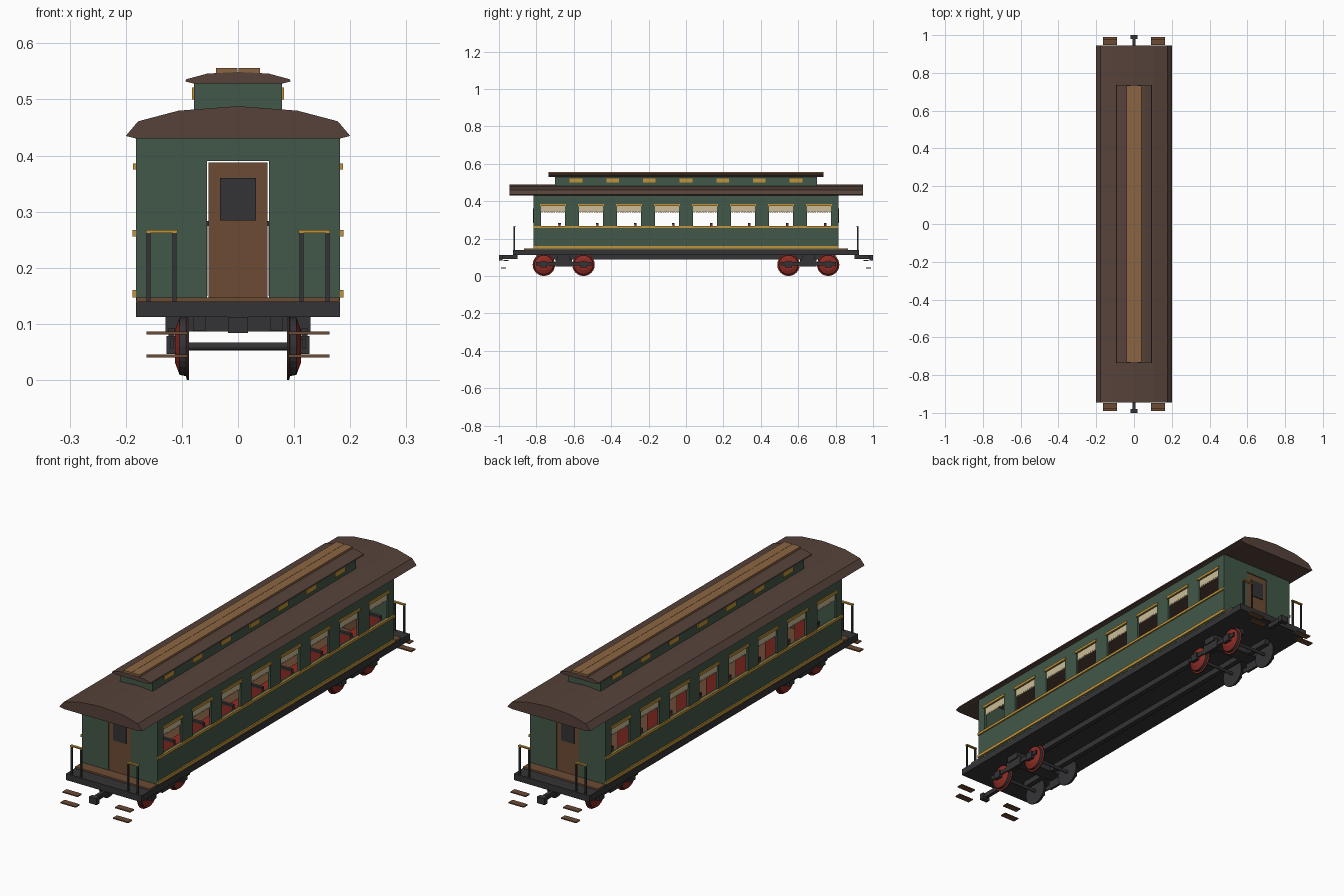
import bpy, bmesh, math
from mathutils import Matrix, Vector

if "Cube" in bpy.data.objects:
    bpy.data.objects.remove(bpy.data.objects["Cube"])


def mat(name, r, g, b):
    lin = [((c / 255 + 0.055) / 1.055) ** 2.4 for c in (r, g, b)]
    m = bpy.data.materials.new(name)
    m.diffuse_color = (*lin, 1)
    m.use_nodes = True
    m.node_tree.nodes["Principled BSDF"].inputs["Base Color"].default_value = m.diffuse_color
    return m


GREEN = mat("body green", 66, 88, 72)
ROOF = mat("roof brown", 86, 66, 58)
TAN = mat("tan wood", 140, 101, 66)
GOLD = mat("gold trim", 194, 148, 58)
RED = mat("dark red", 140, 43, 36)
DARK = mat("dark iron", 52, 52, 54)
WOOD = mat("door wood", 108, 76, 52)
BLIND = mat("cream blind", 204, 188, 152)


def finish(bm, name, *mats):
    bmesh.ops.recalc_face_normals(bm, faces=bm.faces[:])
    me = bpy.data.meshes.new(name)
    bm.to_mesh(me)
    bm.free()
    for m in mats:
        me.materials.append(m)
    ob = bpy.data.objects.new(name, me)
    bpy.context.collection.objects.link(ob)
    return ob


def boxes(name, m, items, mx=False, my=False):
    """Boxes as (x0, x1, y0, y1, z0, z1), optionally mirrored in x and y."""
    bm = bmesh.new()
    for x0, x1, y0, y1, z0, z1 in items:
        for sx in ((1, -1) if mx else (1,)):
            for sy in ((1, -1) if my else (1,)):
                c = Vector((sx * (x0 + x1) / 2, sy * (y0 + y1) / 2, (z0 + z1) / 2))
                s = (x1 - x0, y1 - y0, z1 - z0, 1)
                bmesh.ops.create_cube(bm, size=1, matrix=Matrix.Translation(c) @ Matrix.Diagonal(s))
    return finish(bm, name, m)


def extrude_y(name, m, half, y):
    """Symmetric profile from its right half, extruded along y."""
    pts = half + [(-x, z) for x, z in reversed(half) if x > 0]
    bm = bmesh.new()
    f = bm.faces.new([bm.verts.new((x, -y, z)) for x, z in pts])
    r = bmesh.ops.extrude_face_region(bm, geom=[f])
    vs = [v for v in r["geom"] if isinstance(v, bmesh.types.BMVert)]
    bmesh.ops.translate(bm, vec=(0, 2 * y, 0), verts=vs)
    return finish(bm, name, m)


def lathe_x(bm, profile, y, z, n=24):
    """Solid of revolution about an x-axis line; profile is (x, radius)."""
    rings = [[bm.verts.new((x, y + r * math.cos(2 * math.pi * k / n), z + r * math.sin(2 * math.pi * k / n)))
              for k in range(n)] for x, r in profile]
    for a, b in zip(rings, rings[1:]):
        for k in range(n):
            bm.faces.new((a[k], a[(k + 1) % n], b[(k + 1) % n], b[k]))
    bm.faces.new(rings[0])
    bm.faces.new(rings[-1])


W, L = 0.182, 0.815           # half width and half length of the body
T = 0.010                     # wall thickness
WIN = [(i - 3.5) * 0.203 for i in range(8)]
HW = 0.064                    # half window width
Z0, Z1 = 0.267, 0.376         # window sill and head

# Underframe and floor
boxes("platform_frame", DARK, [(-W, W, -0.925, 0.925, 0.112, 0.140)])
boxes("floor", WOOD, [(-W + 0.001, W - 0.001, -0.865, 0.865, 0.139, 0.147)])
boxes("long_sills", DARK, [(0.058, 0.080, -0.80, 0.80, 0.087, 0.113)], mx=True)

# Side walls with window openings between pillars
edges = [-L] + [e for c in WIN for e in (c - HW, c + HW)] + [L]
side = [(W - T, W, -L, L, 0.141, Z0), (W - T, W, -L, L, Z1, 0.436)]
side += [(W - T, W, edges[i], edges[i + 1], Z0, Z1) for i in range(0, len(edges), 2)]
boxes("side_walls", GREEN, side, mx=True)

# End walls around the doorway
boxes("end_walls", GREEN, [(0.055, W - T, L - T, L, 0.141, 0.436)], mx=True, my=True)
boxes("door_headers", GREEN, [(-0.055, 0.055, L - T, L, 0.390, 0.436)], my=True)
boxes("doors", WOOD, [(-0.0525, 0.0525, L - T, L - 0.002, 0.147, 0.388)], my=True)
boxes("door_windows", DARK, [(-0.032, 0.032, L - T - 0.002, L + 0.002, 0.284, 0.360)], my=True)

# Gold trim lines and window heads
boxes("trim_lines", GOLD, [(W, W + 0.006, -L, L, 0.147, 0.160),
                           (W, W + 0.006, -L, L, 0.256, 0.267)], mx=True)
boxes("window_heads", GOLD, [(W, W + 0.005, c - 0.07, c + 0.07, 0.375, 0.386) for c in WIN], mx=True)

# Blinds with a fringed lower edge
blinds = []
for c in WIN:
    blinds.append((W - 0.008, W - 0.005, c - HW, c + HW, 0.346, Z1))
    blinds += [(W - 0.008, W - 0.005, c - HW + k * 0.0128 + 0.002, c - HW + k * 0.0128 + 0.011, 0.340, 0.346)
               for k in range(10)]
boxes("blinds", BLIND, blinds, mx=True)

# Seats
boxes("seat_cushions", RED, [(0.054, 0.168, c - 0.055, c + 0.028, 0.185, 0.207) for c in WIN], mx=True)
boxes("seat_backs", RED, [(0.054, 0.168, c + 0.028, c + 0.040, 0.150, 0.274) for c in WIN], mx=True)
boxes("seat_caps", DARK, [(0.053, 0.168, c + 0.027, c + 0.041, 0.274, 0.283) for c in WIN], mx=True)
boxes("seat_legs", DARK, [(0.065, 0.157, c - 0.045, c - 0.035, 0.147, 0.185) for c in WIN], mx=True)

# Main roof
extrude_y("roof", ROOF, [(0, 0.430), (0.180, 0.430), (0.200, 0.435), (0.178, 0.461),
                         (0.106, 0.480), (0, 0.488)], 0.945)

# Raised centre roof with small lights and a walkway board
boxes("raised_roof_walls", GREEN, [(-0.078, 0.078, -0.70, 0.70, 0.480, 0.530)])
boxes("raised_roof_lights", GOLD, [(0.078, 0.082, (i - 3) * 0.196 - 0.034, (i - 3) * 0.196 + 0.034, 0.500, 0.521)
                                   for i in range(7)], mx=True)
extrude_y("raised_roof", ROOF, [(0, 0.528), (0.078, 0.528), (0.094, 0.532), (0.092, 0.536),
                                (0.055, 0.546), (0, 0.549)], 0.735)
boxes("roof_walkway", TAN, [(-0.039, -0.0005, -0.734, 0.734, 0.547, 0.556),
                            (0.0005, 0.039, -0.734, 0.734, 0.547, 0.556)])

# Platform railings
boxes("railing_posts", DARK, [(x, x + 0.007, 0.914, 0.921, 0.139, 0.263) for x in (0.110, 0.156)], mx=True, my=True)
boxes("railing_tops", GOLD, [(0.108, 0.164, 0.912, 0.923, 0.262, 0.267)], mx=True, my=True)

# Steps at the four corners
boxes("steps", WOOD, [(0.090, 0.163, 0.948, 0.976, 0.081, 0.086),
                      (0.090, 0.163, 0.962, 0.990, 0.040, 0.045)], mx=True, my=True)

# Couplers
boxes("couplers", DARK, [(-0.008, 0.008, 0.90, 0.985, 0.092, 0.112),
                         (-0.018, 0.018, 0.980, 1.0, 0.084, 0.112)], my=True)

# Trucks: side frames, axle boxes, bolster
AX = (0.548, 0.760)
boxes("truck_side_frames", DARK, [(0.115, 0.121, 0.505, 0.803, 0.056, 0.074),
                                  (0.113, 0.124, 0.610, 0.698, 0.050, 0.092)], mx=True, my=True)
boxes("axle_boxes", DARK, [(0.112, 0.127, a - 0.018, a + 0.018, 0.046, 0.078) for a in AX], mx=True, my=True)
boxes("truck_bolsters", DARK, [(-0.129, 0.129, 0.622, 0.686, 0.086, 0.113)], my=True)

# Axles and wheels; outward wheel faces are red
bm = bmesh.new()
for a in AX:
    for s in (1, -1):
        lathe_x(bm, [(-0.09, 0.007), (0.09, 0.007)], s * a, 0.060, 12)
finish(bm, "axles", DARK)

bm = bmesh.new()
for a in AX:
    for sy in (1, -1):
        for sx in (1, -1):
            prof = [(0.087, 0.060), (0.091, 0.060), (0.093, 0.053), (0.104, 0.051), (0.112, 0.030)]
            lathe_x(bm, [(sx * x, r) for x, r in prof], sy * a, 0.060)
wheels = finish(bm, "wheels", DARK, RED)
for p in wheels.data.polygons:
    if p.normal.x * math.copysign(1, p.center.x) > 0.3:
        p.material_index = 1
